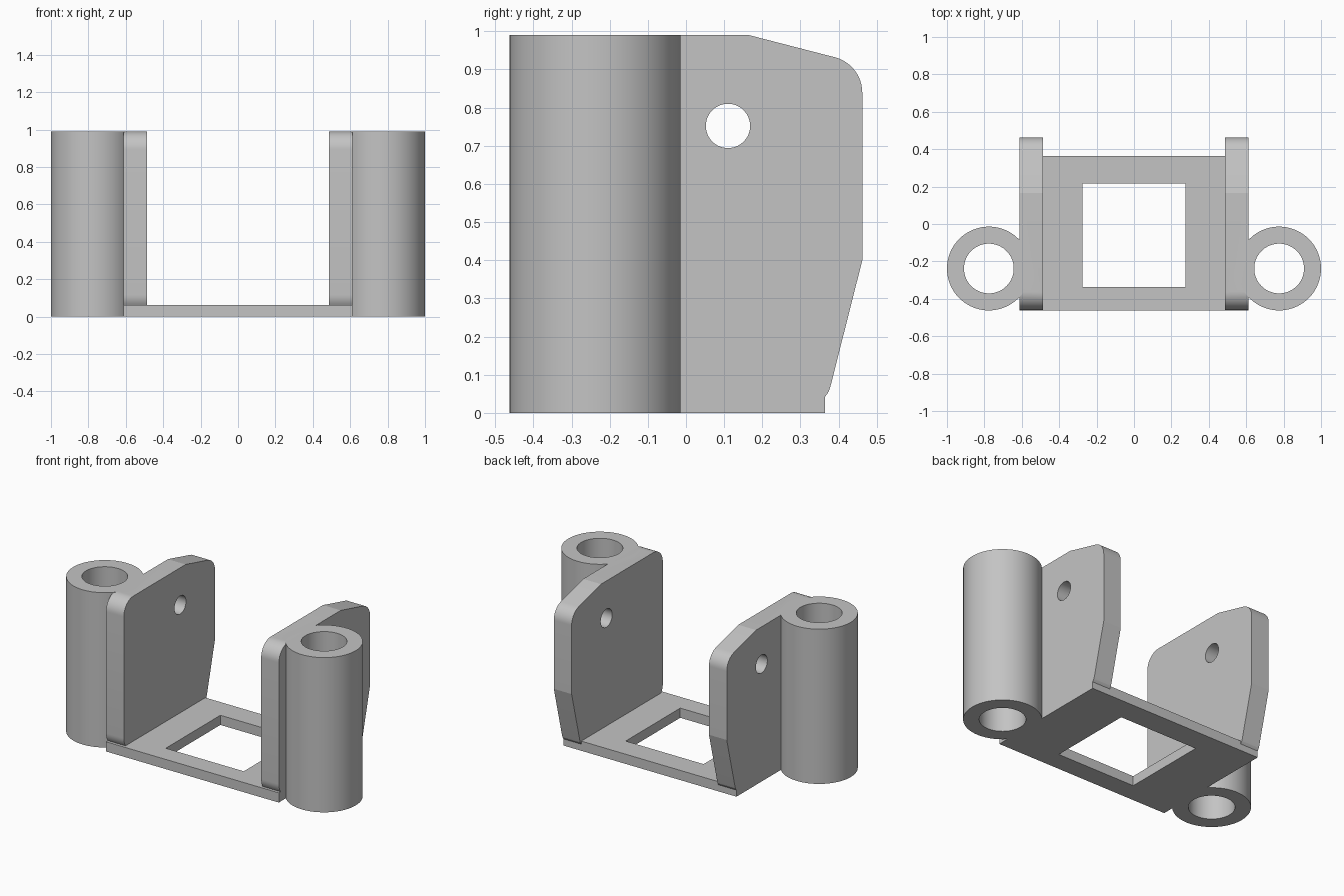
import bpy, bmesh, math
from mathutils import Matrix

if "Cube" in bpy.data.objects:
    bpy.data.objects.remove(bpy.data.objects["Cube"])

grey = bpy.data.materials.new("plain grey")
grey.diffuse_color = (0.55, 0.55, 0.55, 1)
grey.use_nodes = True
grey.node_tree.nodes["Principled BSDF"].inputs["Base Color"].default_value = grey.diffuse_color


def new_object(name, bm):
    bmesh.ops.recalc_face_normals(bm, faces=bm.faces[:])
    mesh = bpy.data.meshes.new(name)
    bm.to_mesh(mesh)
    bm.free()
    mesh.materials.append(grey)
    ob = bpy.data.objects.new(name, mesh)
    bpy.context.collection.objects.link(ob)
    return ob


def box(name, x0, x1, y0, y1, z0, z1):
    bm = bmesh.new()
    bmesh.ops.create_cube(bm, size=1)
    for v in bm.verts:
        v.co = ((x0 + x1) / 2 + v.co.x * (x1 - x0),
                (y0 + y1) / 2 + v.co.y * (y1 - y0),
                (z0 + z1) / 2 + v.co.z * (z1 - z0))
    return new_object(name, bm)


def cylinder(name, radius, depth, center, along_x=False):
    bm = bmesh.new()
    turn = Matrix.Rotation(math.pi / 2, 4, 'Y') if along_x else Matrix()
    bmesh.ops.create_cone(bm, cap_ends=True, segments=72, radius1=radius, radius2=radius,
                          depth=depth, matrix=Matrix.Translation(center) @ turn)
    return new_object(name, bm)


def arc(cy, cz, r, start, end, steps=12):
    angles = [math.radians(start + (end - start) * i / steps) for i in range(steps + 1)]
    return [(cy + r * math.cos(a), cz + r * math.sin(a)) for a in angles]


def side_plate(name, x0, x1):
    # Side outline in y, z with rounded corners
    outline = [(-0.43, 0.02), (0.35, 0.02), (0.362, 0.04)]
    outline += [(0.369, 0.048), (0.375, 0.058), (0.38, 0.075), (0.462, 0.40)]
    outline += arc(0.366, 0.839, 0.096, 0, 75.5)
    outline += [(0.165, 0.99)]
    outline += arc(-0.364, 0.894, 0.096, 90, 180)
    outline += arc(-0.364, 0.116, 0.096, 180, 235, 8)
    bm = bmesh.new()
    face = bm.faces.new([bm.verts.new((x0, y, z)) for y, z in outline])
    ext = bmesh.ops.extrude_face_region(bm, geom=[face])
    for v in ext['geom']:
        if isinstance(v, bmesh.types.BMVert):
            v.co.x = x1
    return new_object(name, bm)


def combine(target, other, operation):
    mod = target.modifiers.new(operation.lower(), 'BOOLEAN')
    mod.operation = operation
    mod.solver = 'EXACT'
    mod.object = other
    bpy.context.view_layer.objects.active = target
    bpy.ops.object.modifier_apply(modifier=mod.name)
    bpy.data.objects.remove(other)


# Base plate
body = box("bracket_body", -0.612, 0.612, -0.462, 0.364, 0, 0.062)

# Side plates and pin tubes
for s in (-1, 1):
    combine(body, side_plate("side_plate", s * 0.486, s * 0.612), 'UNION')
    combine(body, cylinder("pin_tube", 0.224, 0.99, (s * 0.776, -0.238, 0.495)), 'UNION')

# Base window, tube bores and screw holes
combine(body, box("window_cutter", -0.276, 0.276, -0.336, 0.216, -0.1, 0.2), 'DIFFERENCE')
for s in (-1, 1):
    combine(body, cylinder("bore_cutter", 0.133, 1.4, (s * 0.776, -0.238, 0.495)), 'DIFFERENCE')
    combine(body, cylinder("hole_cutter", 0.058, 0.3, (s * 0.55, 0.11, 0.752), True), 'DIFFERENCE')

# Smooth the round surfaces, keep the bends crisp
bpy.ops.object.select_all(action='DESELECT')
body.select_set(True)
bpy.context.view_layer.objects.active = body
bpy.ops.object.shade_smooth_by_angle(angle=math.radians(11))
